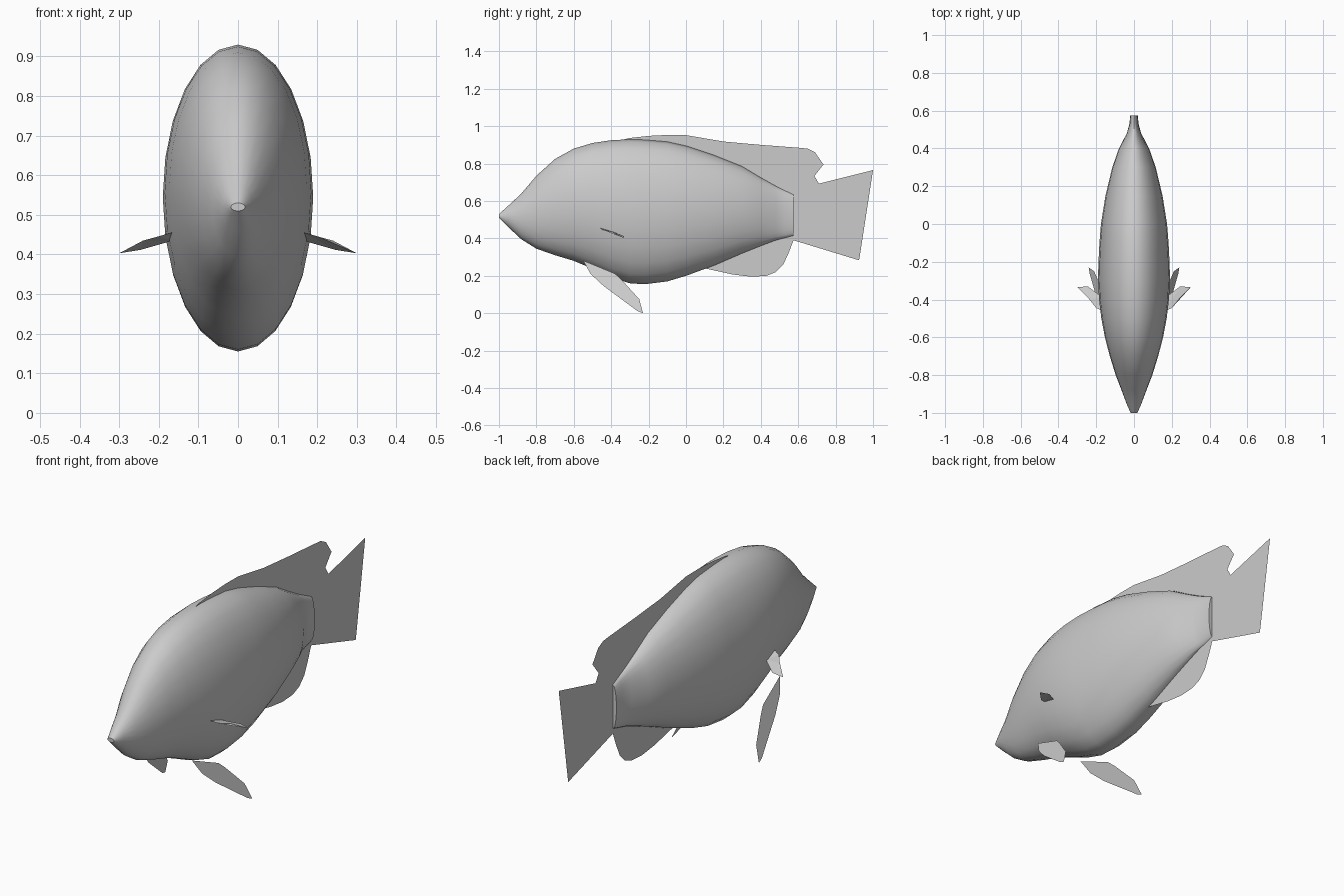
import bpy
import bmesh
from math import sin, cos, tau, radians

default_cube = bpy.data.objects.get("Cube")
if default_cube:
    bpy.data.objects.remove(default_cube, do_unlink=True)

# One plain grey for the whole fish
grey = bpy.data.materials.new("plain grey")
grey.use_nodes = True
grey.diffuse_color = (0.6, 0.6, 0.6, 1)
grey.node_tree.nodes["Principled BSDF"].inputs["Base Color"].default_value = grey.diffuse_color


def make_object(name, bm):
    mesh = bpy.data.meshes.new(name)
    bm.to_mesh(mesh)
    bm.free()
    mesh.materials.append(grey)
    obj = bpy.data.objects.new(name, mesh)
    bpy.context.collection.objects.link(obj)
    return obj


def make_fin(name, points):
    """Flat sheet from an outline, triangulated so concave outlines fill cleanly."""
    bm = bmesh.new()
    face = bm.faces.new([bm.verts.new(p) for p in points])
    bmesh.ops.triangulate(bm, faces=[face], ngon_method="EAR_CLIP")
    return make_object(name, bm)


def make_body(stations, sides):
    """Loft ellipses given as (y, top z, bottom z, half width)."""
    bm = bmesh.new()
    rings = []
    for y, top, bottom, half_width in stations:
        middle, half_height = (top + bottom) / 2, (top - bottom) / 2
        angles = [tau * i / sides for i in range(sides)]
        rings.append([bm.verts.new((half_width * sin(a), y, middle + half_height * cos(a)))
                      for a in angles])
    for near, far in zip(rings, rings[1:]):
        for i in range(sides):
            j = (i + 1) % sides
            bm.faces.new((near[i], near[j], far[j], far[i]))
    bm.faces.new(rings[0])
    bm.faces.new(rings[-1])
    bmesh.ops.recalc_face_normals(bm, faces=bm.faces)
    return make_object("body", bm)


# Body, from the snout to the tail root
body = make_body([
    (-1, .53, .51, .018), (-.95, .575, .46, .04), (-.88, .64, .395, .066),
    (-.8, .735, .345, .097), (-.7, .825, .31, .128), (-.6, .88, .28, .154),
    (-.5, .91, .238, .173), (-.4, .925, .192, .185), (-.3, .93, .16, .19),
    (-.22, .927, .155, .189), (-.1, .917, .17, .183), (0, .895, .2, .175),
    (.15, .845, .255, .151), (.3, .785, .32, .115), (.4, .725, .36, .08),
    (.48, .68, .39, .038), (.53, .655, .403, .024), (.575, .633, .415, .02),
], 24)
bpy.context.view_layer.objects.active = body
body.select_set(True)
bpy.ops.object.shade_smooth_by_angle(angle=radians(40))

# Back fin, tail fin and belly fin share one sheet on the centre plane
back_edge = [(-.37, .92), (-.3, .937), (-.2, .948), (-.1, .953), (0, .952), (.1, .935),
             (.2, .918), (.4, .9), (.6, .885), (.65, .88), (.69, .86), (.735, .795), (.64, .675)]
tail_edge = [(1, .765), (.93, .7), (.85, .61), (.81, .54), (.795, .48), (.81, .42),
             (.84, .37), (.87, .35), (.91, .335), (.93, .31), (.925, .283)]
belly_edge = [(.575, .39), (.55, .325), (.52, .26), (.48, .22), (.43, .2), (.35, .195),
              (.25, .207), (.1, .24)]
hidden_edge = [(.15, .5), (0, .7)]
make_fin("back_tail_and_belly_fin",
         [(0, y, z) for y, z in back_edge + tail_edge + belly_edge + hidden_edge])

# Paired fins
side_fin = [(.165, -.46, .456), (.2, -.445, .446), (.24, -.395, .435), (.3, -.335, .403),
            (.245, -.33, .412), (.165, -.39, .435)]
lower_fin = [(-.55, .282), (-.38, .212), (-.345, .18), (-.25, .075), (-.23, 0), (-.26, .012),
             (-.44, .145), (-.51, .21)]
for side, sign in (("left", 1), ("right", -1)):
    make_fin(side + "_side_fin", [(sign * x, y, z) for x, y, z in side_fin])
    # The lower fins splay outwards as they go down
    make_fin(side + "_lower_fin", [(sign * (.24 - .386 * z), y, z) for y, z in lower_fin])
